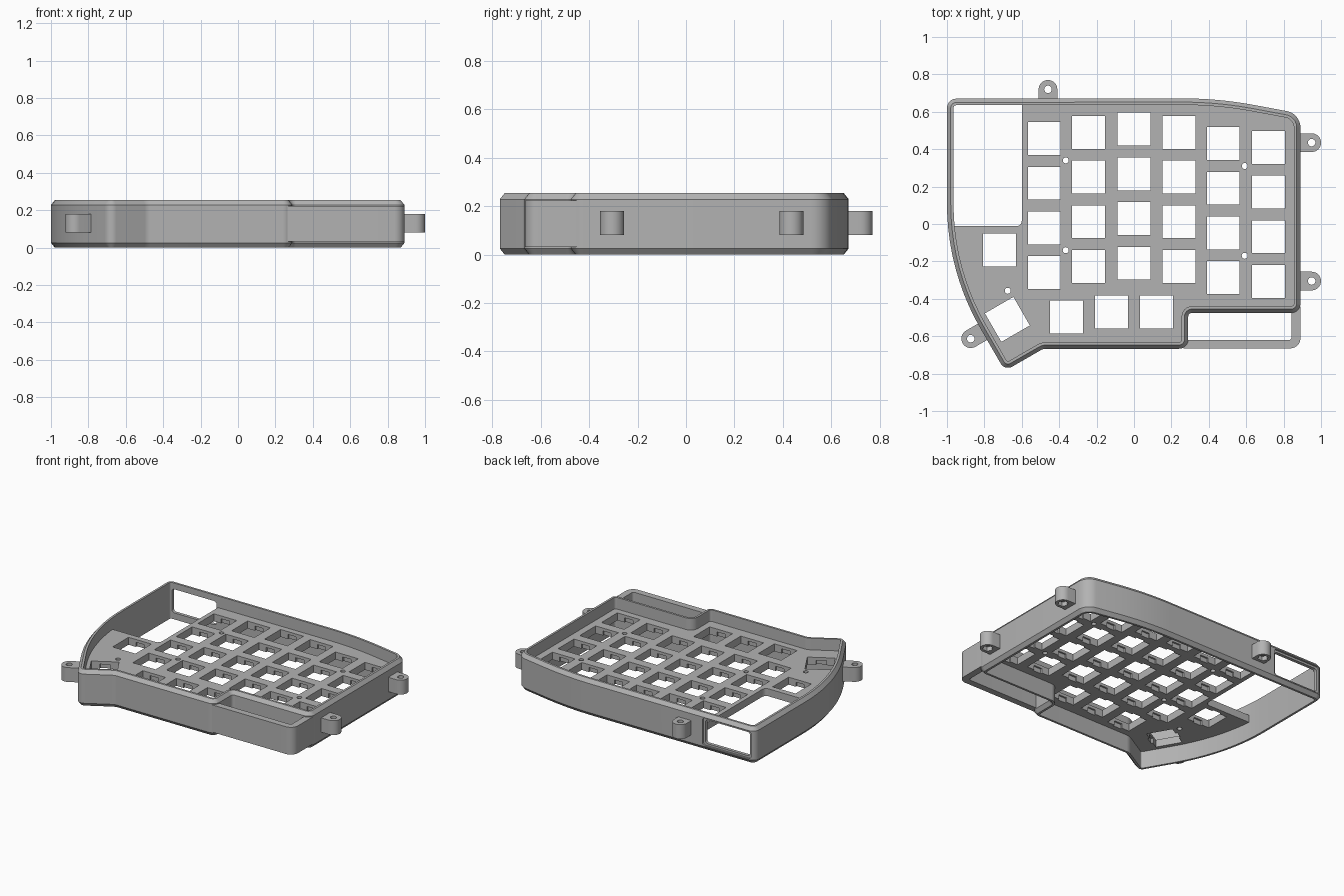
import bpy, bmesh, math
from mathutils import Vector, Matrix

if "Cube" in bpy.data.objects:
    bpy.data.objects.remove(bpy.data.objects["Cube"])

grey = bpy.data.materials.new("matte_grey")
grey.diffuse_color = (0.45, 0.45, 0.45, 1)
grey.use_nodes = True
grey.node_tree.nodes["Principled BSDF"].inputs["Base Color"].default_value = grey.diffuse_color


def rounded(corners, seg=8):
    """Polygon with every corner (x, y, radius) filleted."""
    out, n = [], len(corners)
    for i, (x, y, r) in enumerate(corners):
        p = Vector((x, y))
        a = (Vector(corners[i - 1][:2]) - p).normalized()
        b = (Vector(corners[(i + 1) % n][:2]) - p).normalized()
        if r == 0:
            out.append(p)
            continue
        half = a.angle(b) / 2
        c = p + (a + b).normalized() * (r / math.sin(half))
        t0, t1 = p + a * (r / math.tan(half)) - c, p + b * (r / math.tan(half)) - c
        sweep = t0.angle_signed(t1)
        out += [c + Matrix.Rotation(-sweep * k / seg, 2) @ t0 for k in range(seg + 1)]
    return out


def inset(pts, d):
    """Move a counter-clockwise outline inward by d."""
    out = []
    for i, p in enumerate(pts):
        a = (p - pts[i - 1]).normalized()
        b = (pts[(i + 1) % len(pts)] - p).normalized()
        na, nb = Vector((-a.y, a.x)), Vector((-b.y, b.x))
        out.append(p + (na + nb) * (d / (1 + na.dot(nb))))
    return out


def finish(bm, name):
    bmesh.ops.recalc_face_normals(bm, faces=bm.faces)
    me = bpy.data.meshes.new(name)
    bm.to_mesh(me)
    bm.free()
    me.materials.append(grey)
    ob = bpy.data.objects.new(name, me)
    bpy.context.collection.objects.link(ob)
    return ob


def prism(bm, pts, z0, z1):
    lo = [bm.verts.new((p[0], p[1], z0)) for p in pts]
    hi = [bm.verts.new((p[0], p[1], z1)) for p in pts]
    bm.faces.new(lo[::-1])
    bm.faces.new(hi)
    for i in range(len(pts)):
        bm.faces.new((lo[i - 1], lo[i], hi[i], hi[i - 1]))


def box_pts(x, y, w, h, rot=0):
    m = Matrix.Rotation(rot, 2)
    return [Vector((x, y)) + m @ Vector((sx * w / 2, sy * h / 2))
            for sx, sy in ((-1, -1), (1, -1), (1, 1), (-1, 1))]


def circle(x, y, r, n=24):
    return [Vector((x + r * math.cos(k * math.tau / n), y + r * math.sin(k * math.tau / n)))
            for k in range(n)]


def cut(ob, cutter):
    cutter.hide_render = True
    cutter.hide_set(True)
    mod = ob.modifiers.new("cut", 'BOOLEAN')
    mod.object, mod.operation, mod.solver = cutter, 'DIFFERENCE', 'EXACT'


def smooth(ob):
    bpy.ops.object.select_all(action='DESELECT')
    ob.select_set(True)
    bpy.context.view_layer.objects.active = ob
    bpy.ops.object.shade_smooth_by_angle(angle=math.radians(25))


# Case outline, counter-clockwise
outline = rounded([
    (-1, 0.67, 0.05), (-1, -0.25, 1.34), (-0.69, -0.785, 0.045), (-0.485, -0.667, 0.06),
    (0.29, -0.667, 0.05), (0.29, -0.475, 0.02), (0.89, -0.475, 0.05),
    (0.89, 0.59, 0.09), (0.45, 0.672, 2.1)], 10)

# Outer wall: chamfered ring section swept round the outline
section = [(0.02, 0), (0, 0.025), (0, 0.228), (0.02, 0.253), (0.035, 0.253), (0.035, 0)]
bm = bmesh.new()
rings = [[bm.verts.new((p.x, p.y, z)) for p in inset(outline, d)] for d, z in section]
for j, ring in enumerate(rings):
    prev = rings[j - 1]
    for i in range(len(ring)):
        bm.faces.new((prev[i - 1], prev[i], ring[i], ring[i - 1]))
case_wall = finish(bm, "case_wall")

# Connector window in the back wall, with a shallow recessed frame
for name, grow, y0, y1 in (("window_cutter", 0, 0.6, 0.8), ("window_frame_cutter", 0.014, 0.658, 0.8)):
    bm = bmesh.new()
    c = [(-0.955 - grow, 0.045 - grow), (-0.61 + grow, 0.045 - grow),
         (-0.61 + grow, 0.21 + grow), (-0.955 - grow, 0.21 + grow)]
    prism(bm, rounded([(x, z, 0.02) for x, z in c], 5), y0, y1)
    for v in bm.verts:
        v.co = (v.co.x, v.co.z, v.co.y)
    cut(case_wall, finish(bm, name))
smooth(case_wall)

# Switch plate
TOP, BOTTOM = 0.172, 0.12
bm = bmesh.new()
prism(bm, inset(outline, 0.0345), BOTTOM, TOP)
plate = finish(bm, "switch_plate")

# Switch positions: four rows per column, plus the thumb keys
columns = [(-0.48, 0.457), (-0.243, 0.49), (0, 0.507), (0.24, 0.49), (0.477, 0.43), (0.718, 0.41)]
keys = [(x, y - 0.239 * r, 0) for x, y in columns for r in range(4)]
keys += [(-0.72, -0.14, 0), (-0.677, -0.51, math.radians(30)),
         (-0.36, -0.497, 0), (-0.12, -0.47, 0), (0.12, -0.47, 0)]
holes, notches = bmesh.new(), bmesh.new()
for x, y, rot in keys:
    prism(holes, box_pts(x, y, 0.176, 0.176, rot), 0, 0.3)
    prism(notches, box_pts(x, y, 0.064, 0.2, rot), 0, TOP - 0.02)
# Screw holes and the open controller bay
for x, y in ((-0.365, 0.34), (-0.365, -0.14), (0.592, 0.31), (0.592, -0.17), (-0.675, -0.357)):
    prism(holes, circle(x, y, 0.016), 0, 0.3)
prism(holes, rounded([(-1.1, -0.012, 0), (-0.6, -0.012, 0.03), (-0.6, 0.8, 0), (-1.1, 0.8, 0)]), 0, 0.3)
cut(plate, finish(holes, "plate_hole_cutter"))
cut(plate, finish(notches, "clip_notch_cutter"))

# Lower rim round the front right pocket
bm = bmesh.new()
outer = rounded([(0.89, -0.44, 0), (0.89, -0.665, 0.055), (0.265, -0.665, 0)])
inner = rounded([(0.265, -0.62, 0), (0.843, -0.62, 0.015), (0.843, -0.44, 0)])
prism(bm, outer + inner, 0.032, 0.222)
smooth(finish(bm, "pocket_rim"))

# Mounting lugs: round end, straight neck into the wall, screw hole with hex nut seat
for name, x, y, ang in (("back_lug", -0.46, 0.72, 90), ("right_lug_rear", 0.95, 0.435, 0),
                        ("right_lug_front", 0.95, -0.305, 0), ("left_lug", -0.873, -0.613, 210)):
    m = Matrix.Rotation(math.radians(ang), 2)
    pts = [Vector((0.05 * math.cos(t), 0.05 * math.sin(t)))
           for t in (math.pi * (k / 16 - 0.5) for k in range(17))]
    pts += [Vector((-0.075, 0.05)), Vector((-0.075, -0.05))]
    bm = bmesh.new()
    prism(bm, [Vector((x, y)) + m @ p for p in pts], 0.08, 0.18)
    lug = finish(bm, name)
    for part, r, n, z1 in (("screw", 0.02, 24, 0.3), ("nut", 0.034, 6, 0.11)):
        bm = bmesh.new()
        prism(bm, circle(x, y, r, n), 0, z1)
        cut(lug, finish(bm, name + "_" + part + "_cutter"))
    smooth(lug)
